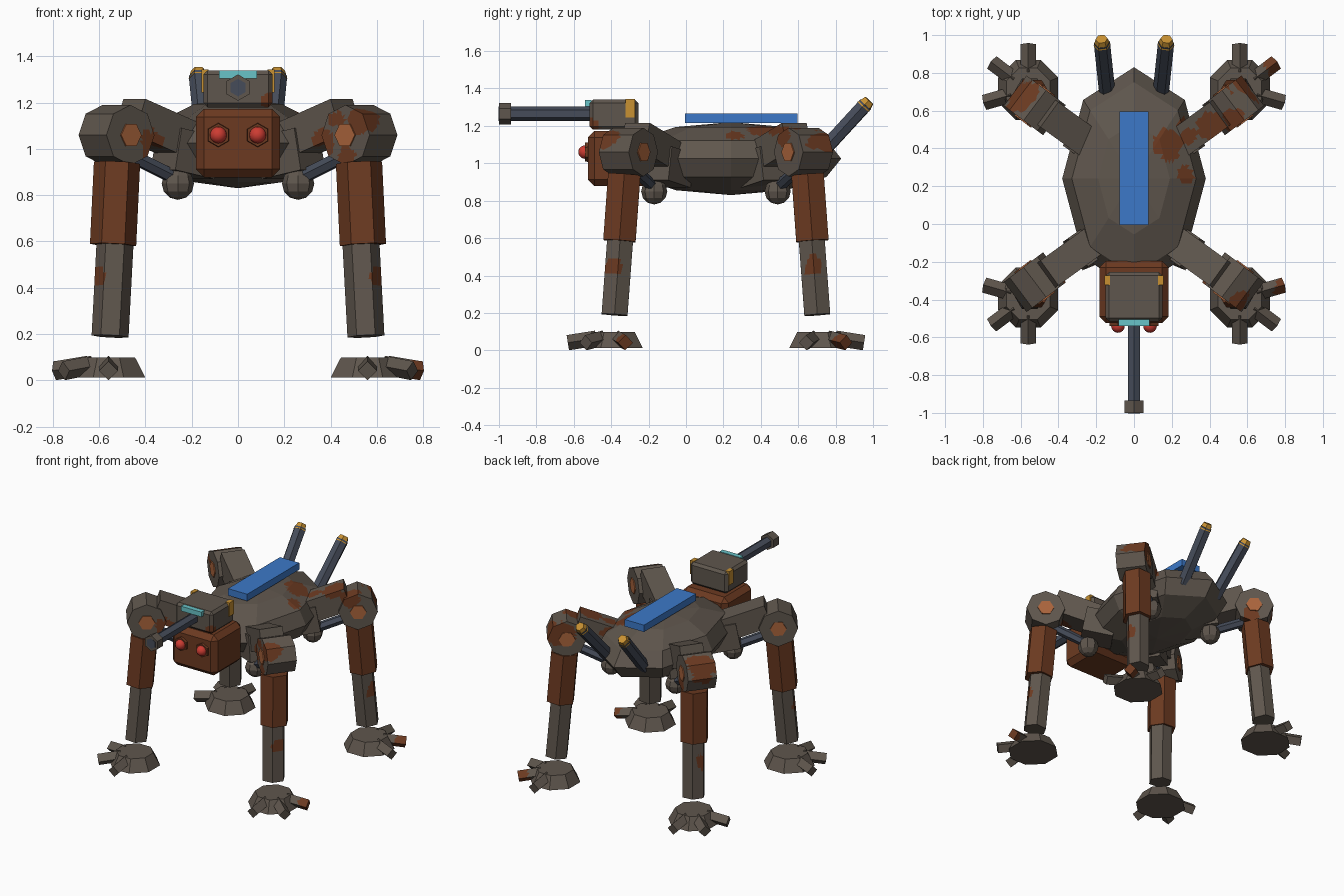
import bpy, bmesh, math
from mathutils import Vector, noise

if "Cube" in bpy.data.objects:
    bpy.data.objects.remove(bpy.data.objects["Cube"])


def material(name, r, g, b):
    m = bpy.data.materials.new(name)
    m.use_nodes = True
    m.diffuse_color = (r, g, b, 1)
    m.node_tree.nodes["Principled BSDF"].inputs["Base Color"].default_value = (r, g, b, 1)
    return m


PLATE = material("grey_brown_plate", .114, .093, .074)
RUST = material("dark_rust", .15, .042, .015)
BOLT = material("bright_rust", .40, .127, .045)
STEEL = material("blue_steel", .061, .073, .102)
BLUE = material("blue_panel", .045, .19, .578)
CYAN = material("cyan_glass", .141, .546, .578)
AMBER = material("amber", .578, .283, .032)
RED = material("red_lens", .61, .045, .032)

# Rust spots: centre and radius
SPOTS = [(Vector(s[:3]), s[3]) for s in (
    (.18, .42, 1.17, .08), (.25, .26, 1.12, .06), (.3, .5, 1.1, .07),
    (.55, -.4, 1.12, .07), (.41, -.38, 1.13, .05), (.45, -.42, .97, .06),
    (.66, .74, 1.15, .10), (.5, .72, 1.1, .08), (.4, .52, 1.2, .08),
    (.52, .55, 1.15, .07), (-.6, .68, 1.13, .10), (-.45, .7, .98, .06),
    (.38, -.3, 1.02, .07), (-.38, -.3, 1.02, .07),
    (.61, -.4, .45, .05), (-.61, -.4, .45, .05), (.61, .68, .45, .05),
    (-.61, .68, .45, .05), (.14, -.5, 1.2, .04),
    (.77, .83, .05, .09), (.79, -.33, .05, .05))]


def add_rust(bm):
    """Split the faces finely, paint the spots, then merge flat areas again."""
    for _ in range(4):
        bmesh.ops.triangulate(bm, faces=bm.faces[:])
        long_edges = [e for e in bm.edges if e.calc_length() > .03]
        bmesh.ops.subdivide_edges(bm, edges=long_edges, cuts=1)
    for f in bm.faces:
        c = f.calc_center_median()
        wobble = 1 + .4 * noise.noise(c * 15)
        f.material_index = int(any((c - p).length < r * wobble for p, r in SPOTS))
    bmesh.ops.dissolve_limit(bm, angle_limit=.02, verts=bm.verts[:],
                             edges=bm.edges[:], delimit={'MATERIAL'})


def finish(name, bm, mat, rusty=False):
    bmesh.ops.recalc_face_normals(bm, faces=bm.faces[:])
    if rusty:
        add_rust(bm)
    me = bpy.data.meshes.new(name)
    bm.to_mesh(me)
    bm.free()
    me.materials.append(mat)
    if rusty:
        me.materials.append(RUST)
    ob = bpy.data.objects.new(name, me)
    bpy.context.collection.objects.link(ob)
    return ob


def prism(name, p, q, r0, r1, sides, mat, turn=0, rusty=False):
    """Prism from p to q, with end radii r0 and r1."""
    p, q = Vector(p), Vector(q)
    d = (q - p).normalized()
    u = Vector((0, 0, 1)).cross(d) if abs(d.z) < .9 else Vector((0, 1, 0)).cross(d)
    u.normalize()
    v = d.cross(u)
    bm = bmesh.new()
    rings = []
    for c, r in ((p, r0), (q, r1)):
        angles = [math.radians(turn) + math.tau * i / sides for i in range(sides)]
        rings.append([bm.verts.new(c + r * (u * math.cos(a) + v * math.sin(a))) for a in angles])
    for i in range(sides):
        j = (i + 1) % sides
        bm.faces.new((rings[0][i], rings[0][j], rings[1][j], rings[1][i]))
    bm.faces.new(rings[0])
    bm.faces.new(rings[1])
    return finish(name, bm, mat, rusty)


def box(name, centre, size, mat, bevel=0, rusty=False):
    bm = bmesh.new()
    bmesh.ops.create_cube(bm, size=1)
    for v in bm.verts:
        v.co = Vector(centre) + Vector(a * b for a, b in zip(v.co, size))
    if bevel:
        bmesh.ops.bevel(bm, geom=bm.edges[:], offset=bevel, segments=1, affect='EDGES')
    return finish(name, bm, mat, rusty)


def ball(name, centre, size, segs, rings, mat, rusty=False, smooth=False):
    bm = bmesh.new()
    bmesh.ops.create_uvsphere(bm, u_segments=segs, v_segments=rings, radius=1)
    for v in bm.verts:
        v.co = Vector(centre) + Vector(a * b for a, b in zip(v.co, size))
    ob = finish(name, bm, mat, rusty)
    if smooth:
        for f in ob.data.polygons:
            f.use_smooth = True
    return ob


# Body and back panel
ball("body", (0, .24, 1.025), (.38, .59, .195), 8, 6, PLATE, rusty=True)
box("back_panel", (0, .295, 1.24), (.155, .6, .05), BLUE)

# Head with turret
box("head", (0, -.36, 1.025), (.365, .33, .295), RUST, .035)
box("turret", (0, -.385, 1.26), (.3, .26, .16), PLATE, .018, rusty=True)
box("visor", (0, -.522, 1.322), (.165, .035, .035), CYAN)
prism("gun_barrel", (0, -.5, 1.265), (0, -.95, 1.265), .038, .038, 6, STEEL, 30)
prism("gun_muzzle", (0, -.935, 1.265), (0, -1, 1.265), .057, .057, 6, PLATE, 30)
prism("gun_bore", (0, -.99, 1.265), (0, -1.002, 1.265), .038, .038, 6, STEEL, 30)

for side, s in (("left", 1), ("right", -1)):
    prism("eye_socket_" + side, (s * .085, -.51, 1.06), (s * .085, -.54, 1.06), .055, .05, 6, RUST, 30)
    ball("eye_" + side, (s * .085, -.54, 1.06), (.036, .036, .036), 16, 10, RED, smooth=True)
    box("turret_light_" + side, (s * .142, -.298, 1.294), (.03, .05, .1), AMBER)
    # Rear exhausts
    base, tip = Vector((s * .14, .68, 1.01)), Vector((s * .17, .96, 1.315))
    prism("exhaust_" + side, base, tip, .043, .043, 6, STEEL)
    prism("exhaust_tip_" + side, tip - (tip - base) * .04, tip + (tip - base) * .07,
          .045, .032, 6, AMBER)

# Legs: one design, mirrored to the four corners
MID_Y = .16
AZIMUTH = math.radians(37)
for end, sy in (("front", 1), ("back", -1)):
    for side, sx in (("left", 1), ("right", -1)):
        tag = end + "_" + side

        def P(x, y, z):
            return Vector((sx * x, MID_Y + sy * (y - MID_Y), z))

        # Hip, arm and strut
        prism("hip_" + tag, P(.14, -.04, .96), P(.31, -.16, 1.0), .13, .13, 4, PLATE, 45)
        prism("arm_" + tag, P(.2, -.08, 1.02), P(.47, -.275, 1.14), .115, .115, 4, PLATE, 45, True)
        ball("hip_ball_" + tag, P(.26, -.17, .85), (.07, .07, .07), 8, 6, PLATE)
        prism("strut_" + tag, P(.26, -.17, .87), P(.48, -.29, .98), .032, .032, 6, STEEL)

        # Shoulder drum with bolts on both faces
        hub = P(.525, -.308, 1.06)
        axle = Vector((sx * math.sin(AZIMUTH), sy * math.cos(AZIMUTH), 0))
        prism("shoulder_" + tag, hub - axle * .1, hub + axle * .1, .13, .13, 8, PLATE, 0, True)
        prism("bolt_" + tag, hub - axle * .107, hub + axle * .107, .055, .055, 6, BOLT)

        # Thigh and shin
        prism("thigh_" + tag, P(.54, -.356, .585), P(.523, -.33, .94), .1, .1, 6, RUST)
        prism("shin_" + tag, P(.553, -.382, .19), P(.53, -.35, .62), .08, .08, 6, PLATE, 0, True)

        # Foot with three toes
        prism("foot_" + tag, P(.56, -.39, .012), P(.56, -.39, .098), .172, .125, 8, PLATE, 22.5)
        for i, spread in enumerate((-53, 0, 53)):
            a = AZIMUTH + math.radians(spread)
            c, s = math.cos(a), math.sin(a)
            prism(f"toe_{tag}_{i + 1}", P(.56 + .09 * c, -.39 - .09 * s, .065),
                  P(.56 + .242 * c, -.39 - .242 * s, .041), .041, .041, 4, PLATE, 0, True)
